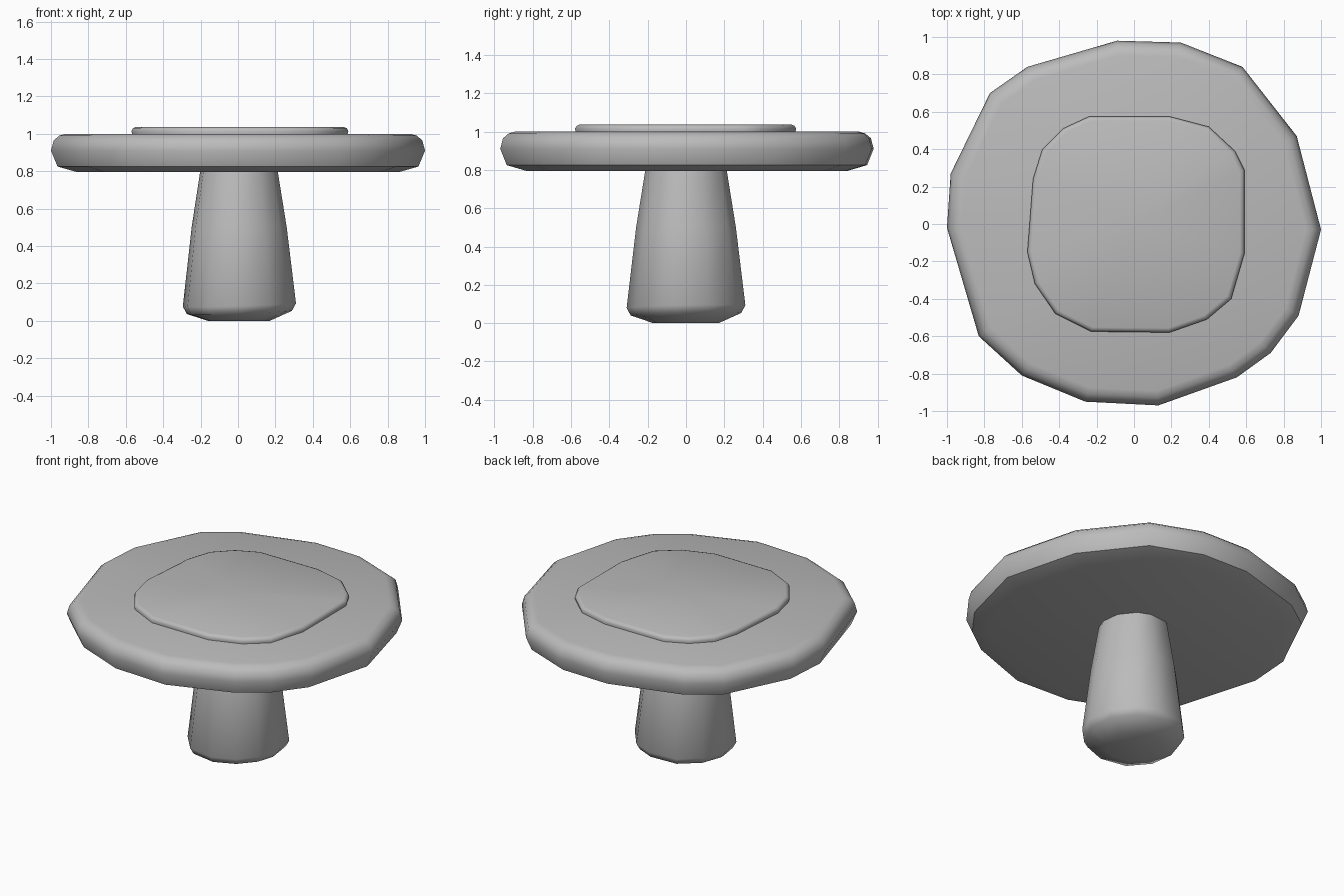
import bpy, bmesh, math

if "Cube" in bpy.data.objects:
    bpy.data.objects.remove(bpy.data.objects["Cube"])

stone = bpy.data.materials.new("grey stone")
stone.diffuse_color = (0.5, 0.5, 0.5, 1)
stone.use_nodes = True
stone.node_tree.nodes["Principled BSDF"].inputs["Base Color"].default_value = stone.diffuse_color


def loft(name, outline, rings, angle):
    """Stack scaled copies of an outline; each ring is (scale, z, tilt_x, tilt_y)."""
    bm = bmesh.new()
    loops = [[bm.verts.new((x * s, y * s, z + tx * x + ty * y)) for x, y in outline]
             for s, z, tx, ty in rings]
    n = len(outline)
    for low, high in zip(loops, loops[1:]):
        for i in range(n):
            j = (i + 1) % n
            bm.faces.new((low[i], low[j], high[j], high[i]))
    # close both ends with a fan around the centre
    for loop, ring, flip in ((loops[0], rings[0], True), (loops[-1], rings[-1], False)):
        centre = bm.verts.new((0, 0, ring[1] + (0.015 if name == "table_slab" and flip else 0)))
        for i in range(n):
            a, b = loop[i], loop[(i + 1) % n]
            bm.faces.new((centre, b, a) if flip else (centre, a, b))
    bmesh.ops.recalc_face_normals(bm, faces=bm.faces)
    mesh = bpy.data.meshes.new(name)
    bm.to_mesh(mesh)
    bm.free()
    mesh.materials.append(stone)
    obj = bpy.data.objects.new(name, mesh)
    bpy.context.collection.objects.link(obj)
    bpy.ops.object.select_all(action='DESELECT')
    obj.select_set(True)
    bpy.context.view_layer.objects.active = obj
    bpy.ops.object.shade_smooth_by_angle(angle=math.radians(angle))
    return obj


# roughly hewn round slab
slab = [(1, -.03), (.87, .47), (.58, .84), (.25, .97), (-.09, .98), (-.57, .84),
        (-.77, .70), (-.98, .27), (-1, -.02), (-.83, -.6), (-.6, -.81), (-.26, -.95),
        (.13, -.97), (.55, -.82), (.73, -.69), (.88, -.49)]
loft("table_slab", slab, [(.86, .795, 0, 0), (.965, .825, 0, 0), (1, .91, 0, 0),
                          (.985, .965, 0, 0), (.955, .99, 0, 0), (.92, 1.0, 0, 0)], 50)

# raised rounded-square panel
panel = [(.59, .29), (.54, .39), (.40, .52), (.19, .575), (-.24, .575), (-.38, .51),
         (-.49, .40), (-.54, .24), (-.57, -.15), (-.53, -.32), (-.42, -.48),
         (-.23, -.575), (.19, -.58), (.39, -.51), (.52, -.40), (.59, -.16)]
loft("raised_panel", panel, [(.99, .99, 0, 0), (1, 1.015, 0, 0),
                             (.985, 1.03, 0, 0), (.96, 1.036, 0, 0)], 50)

# tapered pedestal with a chipped foot
leg = [(.31, -.05), (.29, .12), (.18, .26), (.06, .31), (-.13, .29), (-.25, .17),
       (-.295, .02), (-.27, -.14), (-.16, -.27), (.02, -.31), (.17, -.26), (.27, -.16)]
loft("pedestal", leg, [(.55, 0, 0, 0), (.93, .045, .03, .02), (1, .085, .03, .02),
                       (.84, .5, 0, 0), (.69, .79, 0, 0), (.66, .83, 0, 0)], 50)
